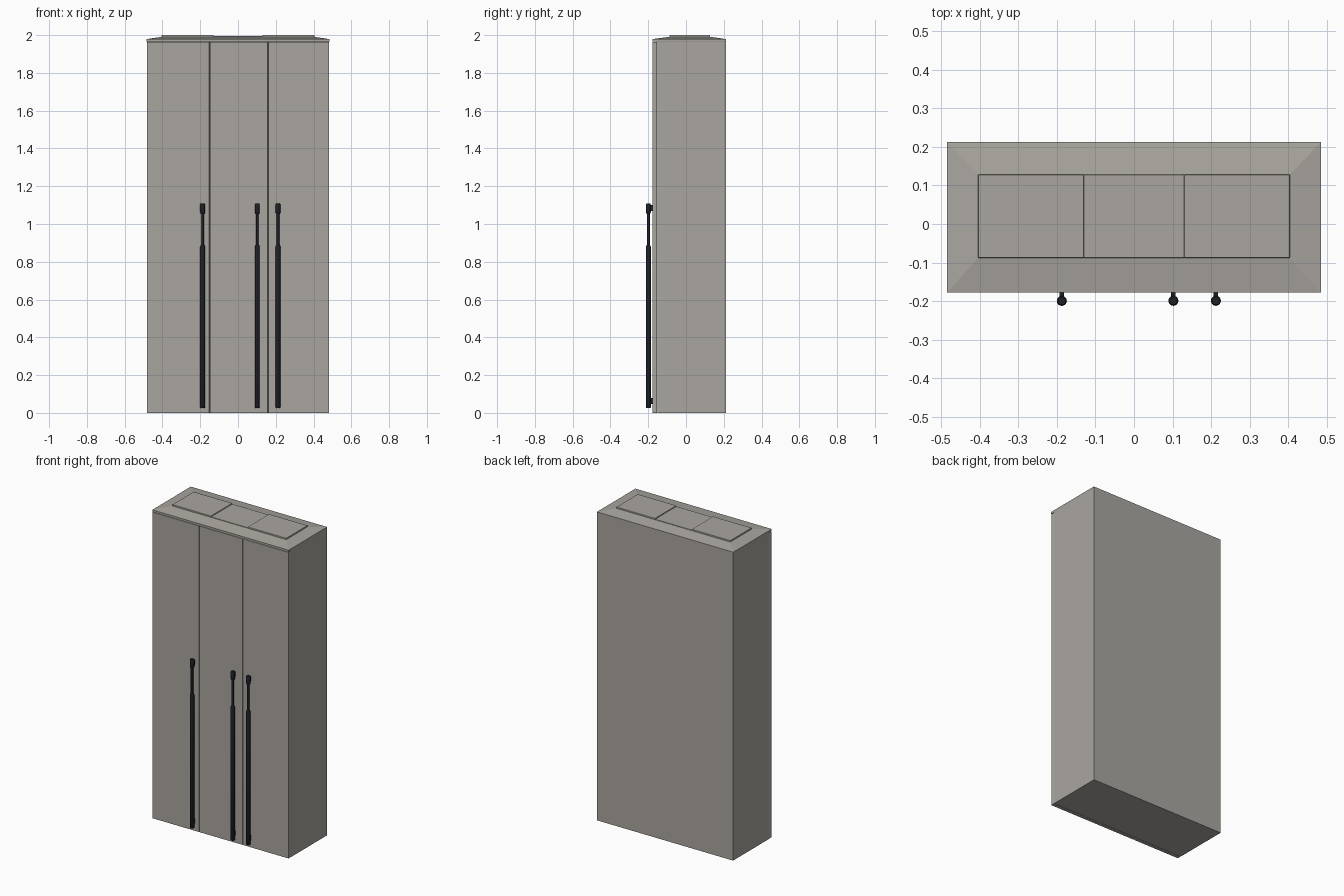
import bpy, bmesh, math

if "Cube" in bpy.data.objects:
    bpy.data.objects.remove(bpy.data.objects["Cube"])


def material(name, rgb):
    m = bpy.data.materials.new(name)
    m.diffuse_color = (*rgb, 1)
    m.use_nodes = True
    m.node_tree.nodes["Principled BSDF"].inputs["Base Color"].default_value = m.diffuse_color
    return m


GREY = material("warm_grey", (0.40, 0.382, 0.35))
BLACK = material("blue_black", (0.013, 0.015, 0.019))


def finish(name, bm, mat, bevel=0, smooth=False):
    bmesh.ops.recalc_face_normals(bm, faces=bm.faces)
    me = bpy.data.meshes.new(name)
    bm.to_mesh(me)
    bm.free()
    me.materials.append(mat)
    ob = bpy.data.objects.new(name, me)
    bpy.context.collection.objects.link(ob)
    if bevel:
        b = ob.modifiers.new("soft_edges", 'BEVEL')
        b.width, b.segments = bevel, 2
    if smooth:
        bpy.ops.object.select_all(action='DESELECT')
        ob.select_set(True)
        bpy.context.view_layer.objects.active = ob
        bpy.ops.object.shade_smooth_by_angle(angle=math.radians(40))
    return ob


def rect_loft(name, rings, mat, bevel=0):
    """Stack of rectangles (x0, x1, y0, y1, z), capped at both ends."""
    bm = bmesh.new()
    loops = [[bm.verts.new(p) for p in
              ((x0, y0, z), (x1, y0, z), (x1, y1, z), (x0, y1, z))]
             for x0, x1, y0, y1, z in rings]
    for a, b in zip(loops, loops[1:]):
        for i in range(4):
            j = (i + 1) % 4
            bm.faces.new((a[i], a[j], b[j], b[i]))
    bm.faces.new(loops[0])
    bm.faces.new(loops[-1])
    return finish(name, bm, mat, bevel)


def box(name, x, y, z, mat, bevel=0):
    return rect_loft(name, [(*x, *y, z[0]), (*x, *y, z[1])], mat, bevel)


def lathe(name, x, y, profile, mat, sides=20):
    """Turned bar about a vertical axis; profile is (radius, z)."""
    bm = bmesh.new()
    loops = [[bm.verts.new((x + r * math.cos(math.tau * i / sides),
                            y + r * math.sin(math.tau * i / sides), z))
              for i in range(sides)] for r, z in profile]
    for a, b in zip(loops, loops[1:]):
        for i in range(sides):
            j = (i + 1) % sides
            bm.faces.new((a[i], a[j], b[j], b[i]))
    bm.faces.new(loops[0])
    bm.faces.new(loops[-1])
    return finish(name, bm, mat, smooth=True)


W, BACK, FRONT, SPLIT = 0.483, 0.212, -0.178, -0.153

# Cabinet carcass
box("cabinet_body", (-W, W), (SPLIT + 0.002, BACK), (0, 1.966), GREY)

# Three doors with narrow gaps
seams = (-W, -0.150, 0.158, W)
for n, (a, b) in enumerate(zip(seams, seams[1:])):
    x0 = a + (0.002 if n else 0)
    x1 = b - (0.002 if n < 2 else 0)
    box(f"door_{n + 1}", (x0, x1), (FRONT, SPLIT), (0, 1.964), GREY, 0.002)

# Lid with a shallow sloping border
PX, PY0, PY1 = 0.404, -0.088, 0.128
rect_loft("lid", [(-W, W, FRONT, BACK, 1.966),
                  (-W - 0.001, W + 0.001, FRONT, BACK, 1.969),
                  (-W - 0.001, W + 0.001, FRONT, BACK, 1.979),
                  (-PX, PX, PY0, PY1, 1.991)], GREY)

# Raised top panel, its centre slightly lower
for name, x0, x1, z in (("top_panel_left", -PX, -0.13, 2.0),
                        ("top_panel_centre", -0.13, 0.13, 1.995),
                        ("top_panel_right", 0.13, PX, 2.0)):
    box(name, (x0, x1), (PY0, PY1), (1.988, z), GREY, 0.002)

# Long bar handles: thick lower grip, thin upper rod, end knob
HY = -0.199
grip = [(0.010, 0.025), (0.013, 0.029), (0.013, 0.878), (0.011, 0.886),
        (0.0075, 0.889), (0.0075, 1.052), (0.011, 1.056), (0.013, 1.062),
        (0.013, 1.103), (0.010, 1.108)]
for n, x in enumerate((-0.187, 0.102, 0.212)):
    lathe(f"handle_{n + 1}", x, HY, grip, BLACK)
    for part, z in (("lower", 0.063), ("upper", 1.084)):
        box(f"handle_{n + 1}_{part}_mount", (x - 0.006, x + 0.006),
            (HY, FRONT + 0.002), (z - 0.016, z + 0.016), BLACK, 0.002)
